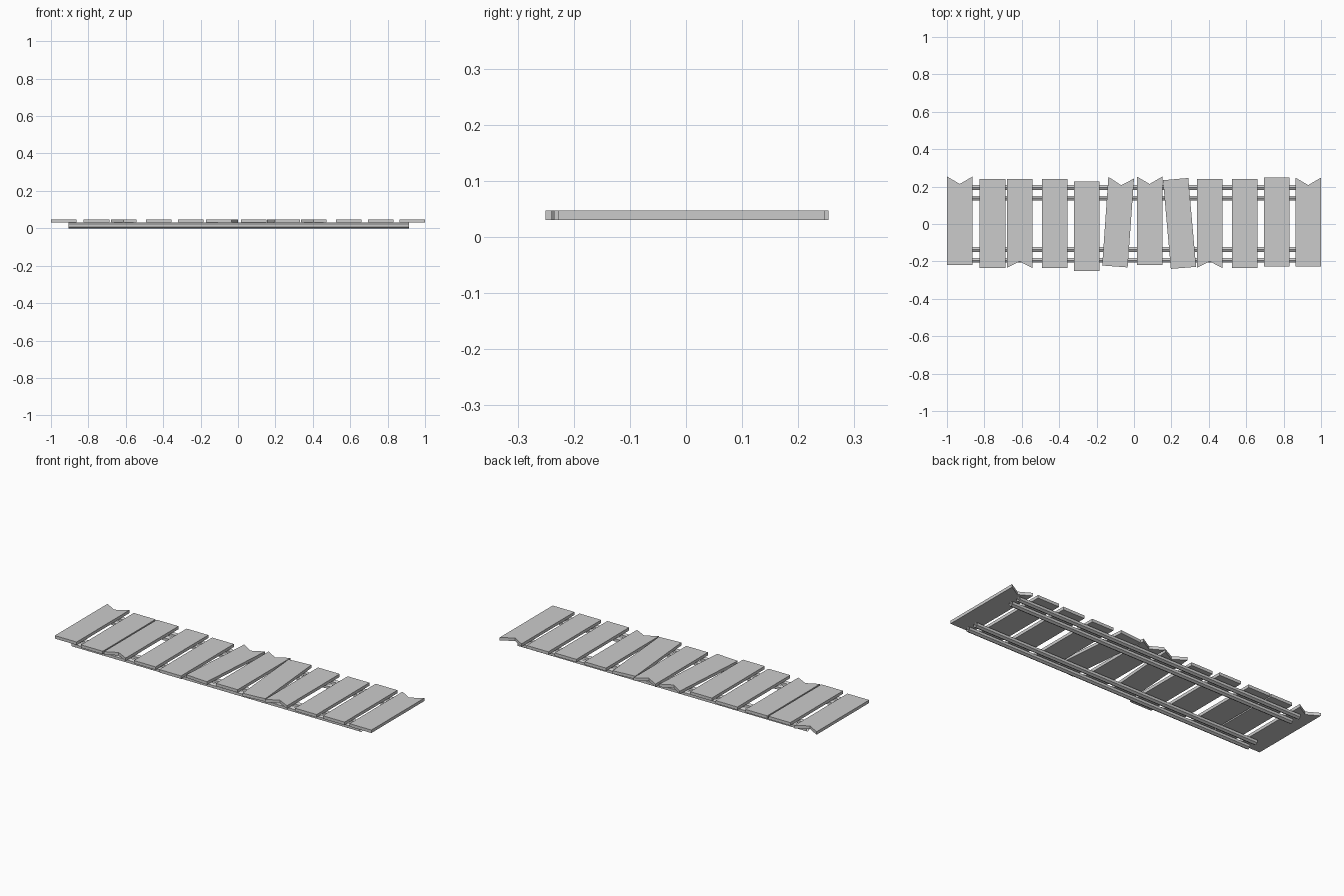
import bpy, bmesh, math

if "Cube" in bpy.data.objects:
    bpy.data.objects.remove(bpy.data.objects["Cube"])

Z0, Z1 = 0.03, 0.047      # plank underside and top
W = 0.137                 # plank width


def plank(name, bl, br, tr, tl, top_notch=0, bottom_notch=0):
    """Extrude a four-cornered board, with an optional V cut in either end."""
    pts = [bl]
    if bottom_notch:
        pts.append(((bl[0] + br[0]) / 2, (bl[1] + br[1]) / 2 + bottom_notch))
    pts += [br, tr]
    if top_notch:
        pts.append(((tl[0] + tr[0]) / 2, (tl[1] + tr[1]) / 2 - top_notch))
    pts.append(tl)
    bm = bmesh.new()
    face = bm.faces.new([bm.verts.new((x, y, Z0)) for x, y in pts])
    ext = bmesh.ops.extrude_face_region(bm, geom=[face])
    up = [v for v in ext["geom"] if isinstance(v, bmesh.types.BMVert)]
    bmesh.ops.translate(bm, verts=up, vec=(0, 0, Z1 - Z0))
    finish(name, bm)


def finish(name, bm):
    bmesh.ops.recalc_face_normals(bm, faces=bm.faces)
    mesh = bpy.data.meshes.new(name)
    bm.to_mesh(mesh)
    bm.free()
    bpy.context.collection.objects.link(bpy.data.objects.new(name, mesh))


def rail(name, y, x0=-0.905, x1=0.915, r=0.015, sides=6):
    """Open-ended six-sided tube along x, with an edge on top."""
    bm = bmesh.new()
    rings = []
    for x in (x0, x1):
        rings.append([bm.verts.new((x, y + r * math.sin(a), r + r * math.cos(a)))
                      for a in (math.tau * i / sides for i in range(sides))])
    a, b = rings
    for i in range(sides):
        j = (i + 1) % sides
        bm.faces.new((a[i], b[i], b[j], a[j]))
    finish(name, bm)


# Straight planks: left x, bottom y, top y, top notch, bottom notch
straight = [
    (-1.0, -0.22, 0.254, 0.04, 0),
    (-0.825, -0.235, 0.24, 0, 0),
    (-0.68, -0.235, 0.24, 0, 0.035),
    (-0.492, -0.235, 0.24, 0, 0),
    (-0.321, -0.25, 0.226, 0, 0),
    (0.015, -0.22, 0.254, 0.04, 0),
    (0.336, -0.235, 0.24, 0, 0.035),
    (0.523, -0.235, 0.24, 0, 0),
    (0.694, -0.228, 0.248, 0, 0),
    (0.863, -0.228, 0.248, 0.04, 0),
]
for i, (x, y0, y1, tn, bn) in enumerate(straight, 1):
    plank(f"plank_{i}", (x, y0), (x + W, y0), (x + W, y1), (x, y1), tn, bn)

# Two crooked planks
plank("crooked_plank_left", (-0.17, -0.222), (-0.034, -0.232),
      (0.0, 0.243), (-0.137, 0.252), top_notch=0.04)
plank("crooked_plank_right", (0.197, -0.24), (0.332, -0.229),
      (0.29, 0.246), (0.155, 0.234))

# Support rails in two pairs
for i, y in enumerate((-0.194, -0.137, 0.138, 0.196), 1):
    rail(f"support_rail_{i}", y)
